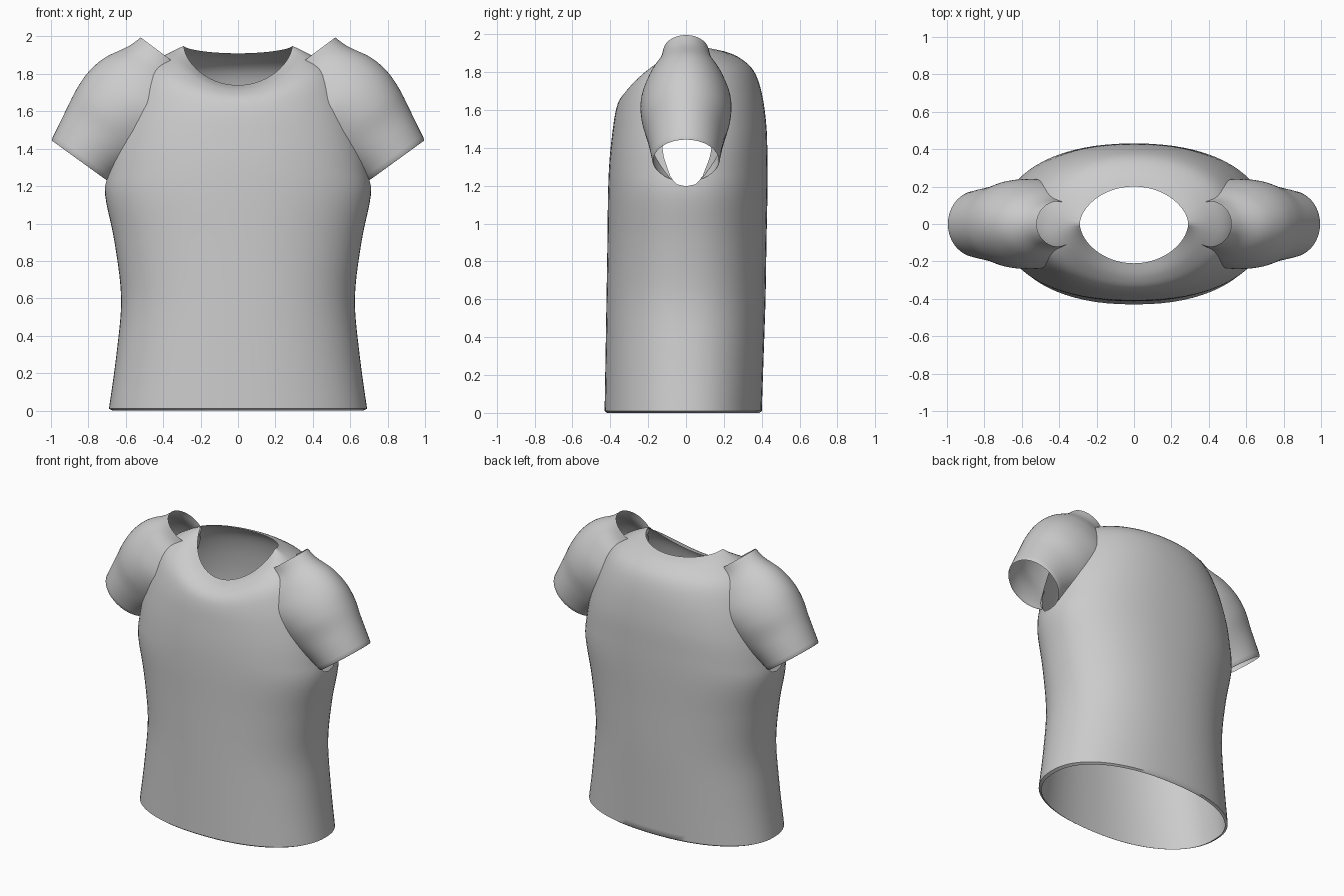
import bpy, bmesh
from math import sin, cos, radians, pi
from mathutils import Vector

cube = bpy.data.objects.get("Cube")
if cube:
    bpy.data.objects.remove(cube, do_unlink=True)

fabric = bpy.data.materials.new("grey_fabric")
fabric.use_nodes = True
grey = (0.6, 0.6, 0.6, 1)
fabric.diffuse_color = grey
fabric.node_tree.nodes["Principled BSDF"].inputs["Base Color"].default_value = grey


def smooth_rows(rows, steps):
    """Catmull-Rom interpolation through rows of measurements."""
    out = []
    for i in range(len(rows) - 1):
        quad = (rows[max(i - 1, 0)], rows[i], rows[i + 1], rows[min(i + 2, len(rows) - 1)])
        for s in range(steps):
            t = s / steps
            out.append([b + 0.5 * t * (c - a + t * (2*a - 5*b + 4*c - d + t * (3*(b - c) + d - a)))
                        for a, b, c, d in zip(*quad)])
    return out + [list(rows[-1])]


def hem(ring, shift):
    """A narrow turned-in edge beside an open ring."""
    mid = sum(ring, Vector()) / len(ring)
    return [mid + (p - mid) * 0.97 + shift for p in ring]


def loft(name, rings, closed, cut_planes=()):
    bm = bmesh.new()
    grid = [[bm.verts.new(p) for p in ring] for ring in rings]
    n = len(grid[0])
    for low, high in zip(grid, grid[1:]):
        for j in range(n if closed else n - 1):
            k = (j + 1) % n
            bm.faces.new((low[j], low[k], high[k], high[j]))
    for co, no in cut_planes:
        geom = bm.verts[:] + bm.edges[:] + bm.faces[:]
        bmesh.ops.bisect_plane(bm, geom=geom, plane_co=co, plane_no=no, clear_outer=True)
    bmesh.ops.recalc_face_normals(bm, faces=bm.faces)
    mesh = bpy.data.meshes.new(name)
    bm.to_mesh(mesh)
    bm.free()
    mesh.materials.append(fabric)
    obj = bpy.data.objects.new(name, mesh)
    bpy.context.collection.objects.link(obj)
    bpy.ops.object.select_all(action="DESELECT")
    obj.select_set(True)
    bpy.context.view_layer.objects.active = obj
    bpy.ops.object.shade_smooth_by_angle(angle=radians(50))
    return obj


# Torso: half width, side height, front depth and height, back depth and height,
# roundness of the depth curve, sharpness of the dip from shoulder to centre
torso_rows = [
    (.69, .01, .43, .01, .40, .01, .9, 3),
    (.65, .3, .425, .3, .41, .3, .9, 3),
    (.625, .6, .42, .6, .42, .6, .9, 3),
    (.66, .9, .415, .9, .425, .9, .9, 3),
    (.71, 1.15, .412, 1.15, .43, 1.15, .9, 3),
    (.70, 1.29, .405, 1.32, .43, 1.33, .9, 3),
    (.665, 1.46, .39, 1.47, .425, 1.51, .9, 3),
    (.60, 1.66, .37, 1.6, .40, 1.69, .92, 3),
    (.52, 1.81, .34, 1.67, .355, 1.81, .95, 3),
    (.40, 1.895, .28, 1.715, .275, 1.88, 1, 2.2),
    (.29, 1.95, .21, 1.74, .20, 1.91, 1.15, 1.2),
]


def torso_ring(row, sides=72):
    half, z_side, front, z_front, back, z_back, q, dip = row
    ring = []
    for j in range(sides):
        c, s = cos(2 * pi * j / sides), sin(2 * pi * j / sides)
        depth, z_mid = (back, z_back) if s > 0 else (-front, z_front)
        x = half * abs(c) ** min(q, 1) * (1 if c > 0 else -1)
        ring.append(Vector((x, depth * abs(s) ** q,
                            z_side + (z_mid - z_side) * abs(s) ** dip)))
    return ring


torso_rings = [torso_ring(r) for r in smooth_rows(torso_rows, 5)]
torso_rings.insert(0, hem(torso_rings[0], Vector((0, 0, -.01))))
armholes = [(Vector((side * .70, 0, 1.24)), Vector((side * .58, 0, .16))) for side in (1, -1)]
loft("torso", torso_rings, True, armholes)

# Sleeves: inner x and z, outer x and z, half depth, wrap angle in degrees
sleeve_rows = [
    (.36, 1.875, .52, 1.995, .12, 115),
    (.39, 1.82, .59, 1.945, .14, 108),
    (.43, 1.745, .71, 1.888, .195, 98),
    (.49, 1.635, .80, 1.81, .237, 96),
    (.555, 1.51, .865, 1.715, .235, 108),
    (.62, 1.385, .925, 1.595, .205, 120),
    (.695, 1.235, .995, 1.452, .178, 155),
]


def sleeve_ring(row, side, sides=40):
    xi, zi, xo, zo, depth, wrap = row
    ring = []
    for j in range(sides + 1):
        a = radians(wrap) * (2 * j / sides - 1)
        t = (cos(a) - cos(radians(wrap))) / (1 - cos(radians(wrap)))
        ring.append(Vector((side * (xi + (xo - xi) * t), depth * sin(a), zi + (zo - zi) * t)))
    return ring


for name, side in (("left_sleeve", 1), ("right_sleeve", -1)):
    rings = [sleeve_ring(r, side) for r in smooth_rows(sleeve_rows, 5)]
    rings.append(hem(rings[-1], Vector((side * .004, 0, -.006))))
    loft(name, rings, False)
